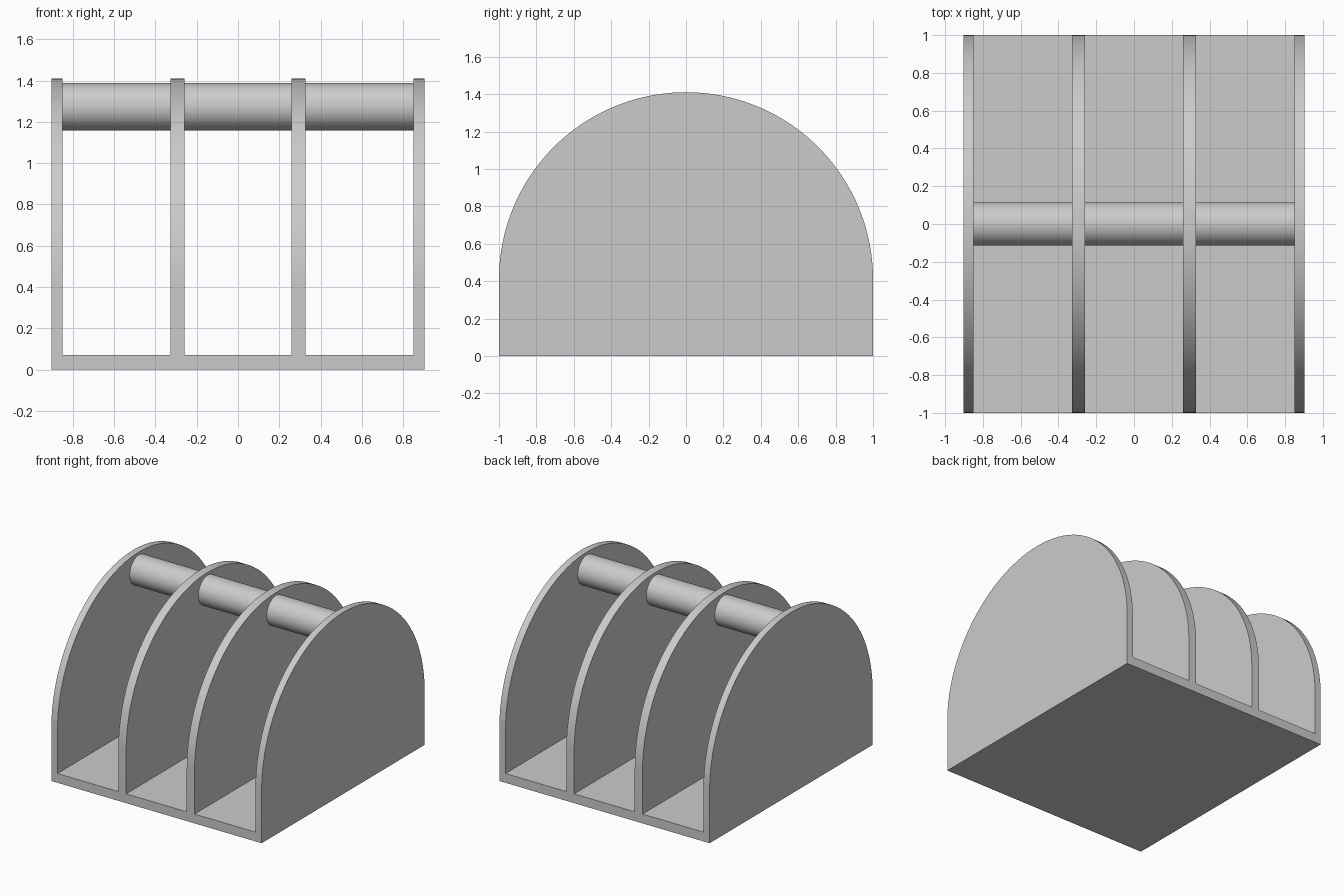
import bpy, bmesh, math
from mathutils import Matrix, Vector

cube = bpy.data.objects.get("Cube")
if cube:
    bpy.data.objects.remove(cube, do_unlink=True)

WIDTH, FLOOR = 0.903, 0.072          # half width, floor thickness
SPRING, RADIUS = 0.41, 1.0           # where the arch starts, its radius
BAYS = [(-0.85, -0.327), (-0.26, 0.26), (0.327, 0.85)]
ROD_R, ROD_Z = 0.115, 1.273

grey = bpy.data.materials.new("plain_grey")
grey.use_nodes = True
colour = (0.6, 0.6, 0.6, 1)
grey.diffuse_color = colour
grey.node_tree.nodes["Principled BSDF"].inputs["Base Color"].default_value = colour


def add_object(name, bm):
    bmesh.ops.recalc_face_normals(bm, faces=bm.faces)
    mesh = bpy.data.meshes.new(name)
    bm.to_mesh(mesh)
    bm.free()
    mesh.materials.append(grey)
    obj = bpy.data.objects.new(name, mesh)
    bpy.context.collection.objects.link(obj)
    return obj


def activate(obj):
    bpy.ops.object.select_all(action='DESELECT')
    obj.select_set(True)
    bpy.context.view_layer.objects.active = obj


def smooth(obj):
    activate(obj)
    bpy.ops.object.shade_smooth_by_angle(angle=math.radians(30))


# Arched block: profile across the depth, extruded along the width
steps = 80
profile = [(-RADIUS, 0), (RADIUS, 0)]
profile += [(RADIUS * math.cos(math.pi * i / steps),
             SPRING + RADIUS * math.sin(math.pi * i / steps))
            for i in range(steps + 1)]
bm = bmesh.new()
side = bm.faces.new([bm.verts.new((-WIDTH, y, z)) for y, z in profile])
ext = bmesh.ops.extrude_face_region(bm, geom=[side])
bmesh.ops.translate(bm, vec=Vector((2 * WIDTH, 0, 0)),
                    verts=[v for v in ext["geom"] if isinstance(v, bmesh.types.BMVert)])
rack = add_object("arched_divider_rack", bm)

# Open bays cut out of the block, leaving four dividers and the floor
bm = bmesh.new()
for x0, x1 in BAYS:
    m = Matrix.Translation(((x0 + x1) / 2, 0, FLOOR + 1)) @ Matrix.Diagonal((x1 - x0, 3, 2, 1))
    bmesh.ops.create_cube(bm, size=1, matrix=m)
cutter = add_object("bay_cutter", bm)
cutter.hide_render = True
cut = rack.modifiers.new("cut_bays", 'BOOLEAN')
cut.operation = 'DIFFERENCE'
cut.solver = 'EXACT'
cut.object = cutter
activate(rack)
bpy.ops.object.modifier_apply(modifier=cut.name)
bpy.data.objects.remove(cutter, do_unlink=True)
smooth(rack)

# Round handle rod running through the bays
for name, (x0, x1) in zip(("right", "middle", "left"), BAYS):
    bm = bmesh.new()
    m = Matrix.Translation(((x0 + x1) / 2, 0, ROD_Z)) @ Matrix.Rotation(math.pi / 2, 4, 'Y')
    bmesh.ops.create_cone(bm, cap_ends=True, segments=64, radius1=ROD_R, radius2=ROD_R,
                          depth=x1 - x0, matrix=m)
    smooth(add_object(name + "_handle_rod", bm))
